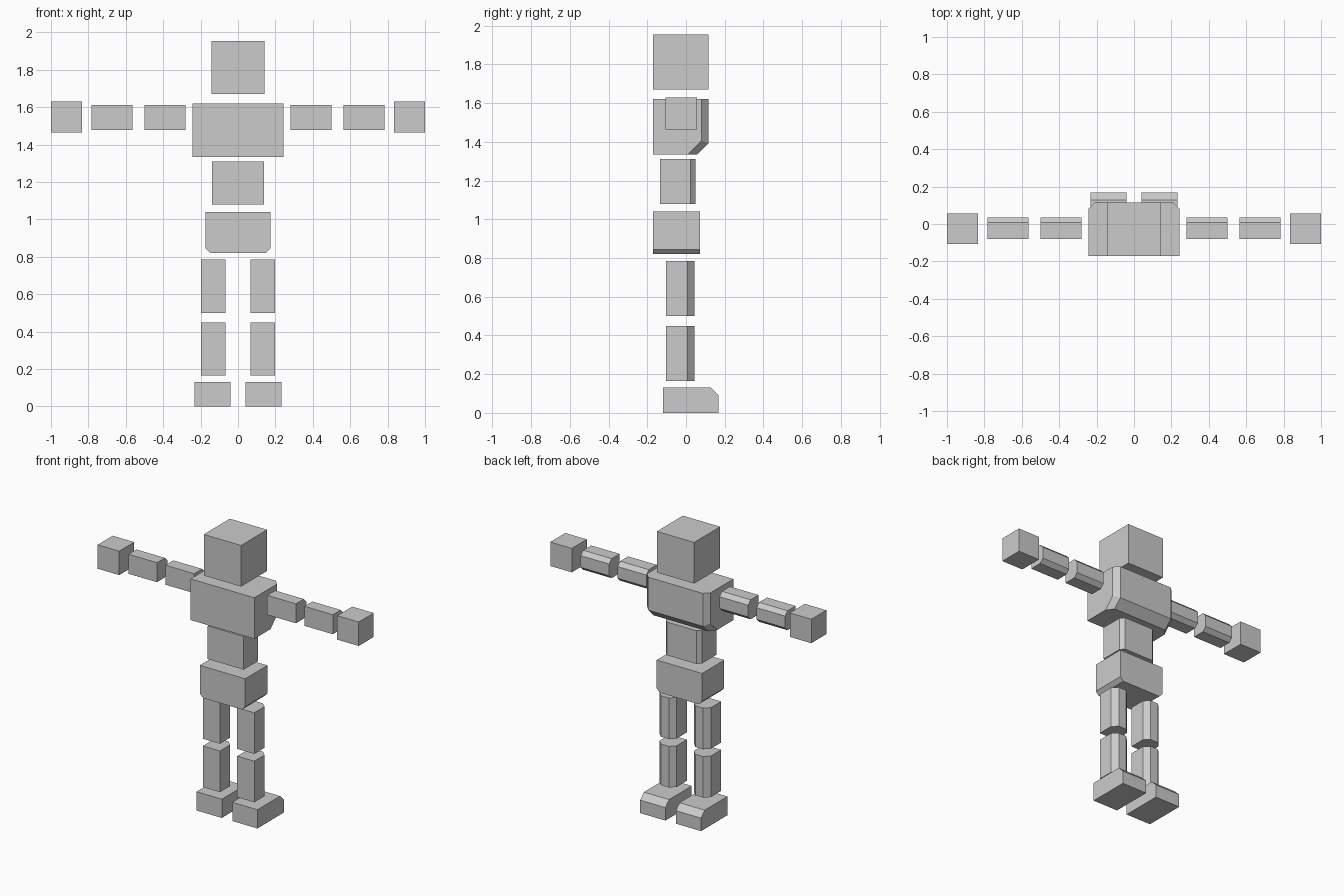
import bpy, bmesh

if "Cube" in bpy.data.objects:
    bpy.data.objects.remove(bpy.data.objects["Cube"])

grey = bpy.data.materials.new("plain_grey")
grey.diffuse_color = (0.6, 0.6, 0.6, 1)
grey.use_nodes = True
grey.node_tree.nodes["Principled BSDF"].inputs["Base Color"].default_value = grey.diffuse_color


def block(name, x, y, z, cut=0.0, rule=None, slope=0.0):
    """Box from (min, max) ranges; slope trims the lower back edge,
    then every edge accepted by rule(a, b) is chamfered by cut."""
    profile = [(y[0], z[0]), (y[1] - slope, z[0]), (y[1], z[0] + slope),
               (y[1], z[1]), (y[0], z[1])]
    if not slope:
        profile.pop(2)
    bm = bmesh.new()
    side = bm.faces.new([bm.verts.new((x[0], b, c)) for b, c in profile])
    ext = bmesh.ops.extrude_face_region(bm, geom=[side], use_keep_orig=True)
    moved = [g for g in ext["geom"] if isinstance(g, bmesh.types.BMVert)]
    bmesh.ops.translate(bm, vec=(x[1] - x[0], 0, 0), verts=moved)
    bmesh.ops.recalc_face_normals(bm, faces=bm.faces[:])
    if rule:
        edges = [e for e in bm.edges if rule(e.verts[0].co, e.verts[1].co)]
        bmesh.ops.bevel(bm, geom=edges, offset=cut, offset_type='OFFSET',
                        segments=1, profile=0.5, affect='EDGES')
    bmesh.ops.recalc_face_normals(bm, faces=bm.faces[:])
    mesh = bpy.data.meshes.new(name)
    bm.to_mesh(mesh)
    bm.free()
    mesh.materials.append(grey)
    obj = bpy.data.objects.new(name, mesh)
    bpy.context.collection.objects.link(obj)
    return obj


def same(p, q):
    return abs(p - q) < 1e-4


def back_upright(a, b):   # rear edges running up the body
    return a.y > 0 and b.y > 0 and same(a.x, b.x) and not same(a.z, b.z)


def back_sideways(a, b):  # rear edges running along the arm
    return a.y > 0 and b.y > 0 and not same(a.x, b.x)


def lower_side(a, b):     # lower edges running front to back
    return a.z < 0.9 and b.z < 0.9 and same(a.x, b.x)


def top_back(a, b):       # upper rear edge of the foot
    return min(a.y, b.y) > 0 and min(a.z, b.z) > 0.1


# Head and torso
block("head", (-0.143, 0.143), (-0.17, 0.115), (1.67, 1.955))
block("chest", (-0.244, 0.244), (-0.17, 0.115), (1.335, 1.62),
      0.035, back_upright, 0.057)
block("waist", (-0.138, 0.138), (-0.135, 0.048), (1.08, 1.31), 0.025, back_upright)
block("pelvis", (-0.174, 0.174), (-0.17, 0.073), (0.82, 1.04), 0.025, lower_side)

# Arms and legs on both sides
limbs = [
    ("upper_arm", (0.28, 0.50), (-0.08, 0.034), (1.477, 1.612), 0.027, back_sideways),
    ("forearm", (0.565, 0.783), (-0.08, 0.034), (1.477, 1.612), 0.027, back_sideways),
    ("hand", (0.835, 1.0), (-0.107, 0.057), (1.464, 1.63), 0, None),
    ("thigh", (0.066, 0.197), (-0.103, 0.043), (0.50, 0.785), 0.035, back_upright),
    ("shin", (0.066, 0.197), (-0.103, 0.043), (0.165, 0.45), 0.035, back_upright),
    ("foot", (0.04, 0.233), (-0.12, 0.168), (0.0, 0.13), 0.04, top_back),
]
for name, x, y, z, cut, rule in limbs:
    block("right_" + name, x, y, z, cut, rule)
    block("left_" + name, (-x[1], -x[0]), y, z, cut, rule)
